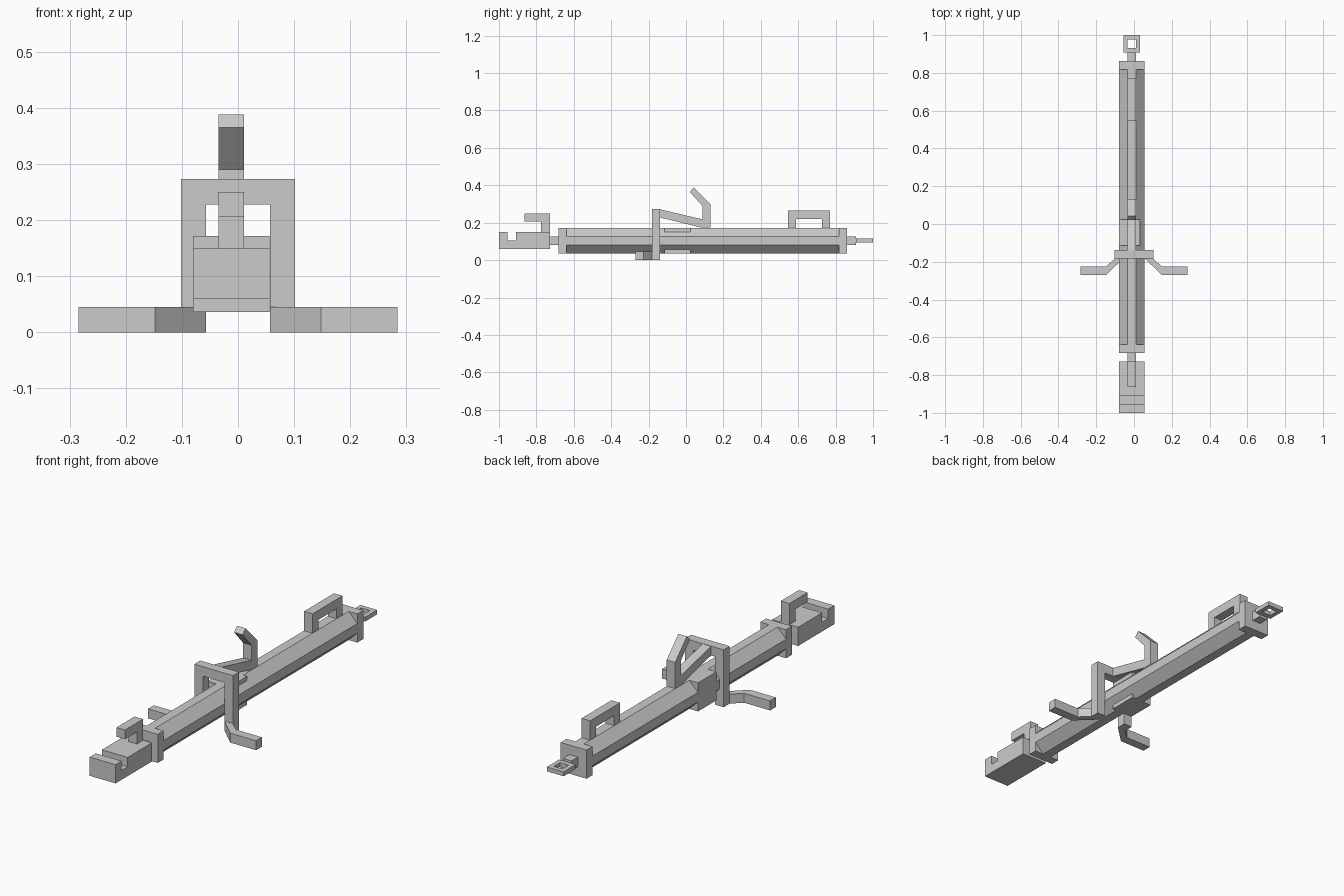
import bpy, bmesh
from mathutils import Vector

if "Cube" in bpy.data.objects:
    bpy.data.objects.remove(bpy.data.objects["Cube"])

CX, CZ = -0.012, 0.104        # axis of the barrel
W, T = 0.068, 0.0225          # half width of the body, half width of thin parts


def prism(name, outline, axis, lo, hi):
    """Extrude a 2D outline along an axis (outline uses the other two axes in order)."""
    bm = bmesh.new()

    def point(p):
        c = list(p)
        c.insert("xyz".index(axis), lo)
        return bm.verts.new(c)

    face = bm.faces.new([point(p) for p in outline])
    ext = bmesh.ops.extrude_face_region(bm, geom=[face])
    step = Vector([hi - lo if a == axis else 0 for a in "xyz"])
    bmesh.ops.translate(bm, vec=step,
                        verts=[v for v in ext["geom"] if isinstance(v, bmesh.types.BMVert)])
    bmesh.ops.recalc_face_normals(bm, faces=bm.faces)
    mesh = bpy.data.meshes.new(name)
    bm.to_mesh(mesh)
    bm.free()
    obj = bpy.data.objects.new(name, mesh)
    bpy.context.collection.objects.link(obj)
    return obj


def box(name, x, y, z):
    return prism(name, [(x[0], y[0]), (x[1], y[0]), (x[1], y[1]), (x[0], y[1])], "z", *z)


wide = (CX - W, CX + W)
thin = (CX - T, CX + T)
full_z = (CZ - W, CZ + W)
thin_z = (CZ - T, CZ + T)

# Octagonal barrel with square end collars
octagon = [(CX + a, CZ + b) for a, b in
           [(W, -T), (W, T), (T, W), (-T, W), (-W, T), (-W, -T), (-T, -W), (T, -W)]]
prism("barrel", octagon, "y", -0.638, 0.817)
box("front_collar", wide, (-0.682, -0.638), full_z)
box("rear_collar", wide, (0.817, 0.862), full_z)
box("middle_block", (CX - W, 0.031), (-0.115, 0.024), full_z)

# Short necks at both ends
box("front_neck", thin, (-0.728, -0.682), thin_z)
box("rear_neck", thin, (0.862, 0.909), thin_z)

# Front head with a notch cut across its top
prism("front_head", [(-1.0, 0.06), (-0.728, 0.06), (-0.728, 0.149), (-0.909, 0.149),
                     (-0.909, 0.104), (-0.954, 0.104), (-0.954, 0.149), (-1.0, 0.149)],
      "x", *wide)

# Hook on the head, arch on the barrel, lever behind the frame
prism("front_hook", [(-0.728, 0.149), (-0.728, 0.25), (-0.864, 0.25), (-0.864, 0.206),
                     (-0.774, 0.206), (-0.774, 0.149)], "x", *thin)
prism("rear_arch", [(0.545, 0.17), (0.545, 0.264), (0.77, 0.264), (0.77, 0.17),
                    (0.726, 0.17), (0.726, 0.219), (0.589, 0.219), (0.589, 0.17)], "x", *thin)
prism("lever", [(-0.14, 0.272), (0.087, 0.218), (0.087, 0.29), (0.02, 0.365), (0.042, 0.388),
                (0.131, 0.298), (0.131, 0.173), (0.087, 0.173), (-0.14, 0.228)], "x", *thin)

# Arched frame over the barrel
prism("frame", [(-0.102, 0), (-0.102, 0.273), (0.102, 0.273), (0.102, 0),
                (0.057, 0), (0.057, 0.228), (-0.057, 0.228), (-0.057, 0)],
      "y", -0.183, -0.138)

# Bent feet, one per side
for side, s in (("left", -1), ("right", 1)):
    prism(side + "_foot", [(s * x, y) for x, y in
                           [(0.057, -0.183), (0.102, -0.183), (0.148, -0.226), (0.284, -0.226),
                            (0.284, -0.27), (0.148, -0.27)]], "z", 0, 0.045)

# Flat ring at the rear tip
ring = box("rear_ring", (CX - 0.044, CX + 0.044), (0.909, 1.0), (0.094, 0.115))
hole = box("ring_hole_cutter", thin, (0.932, 0.978), (0.05, 0.15))
hole.hide_render = True
hole.hide_viewport = True
cut = ring.modifiers.new("hole", "BOOLEAN")
cut.object = hole
cut.solver = "EXACT"
